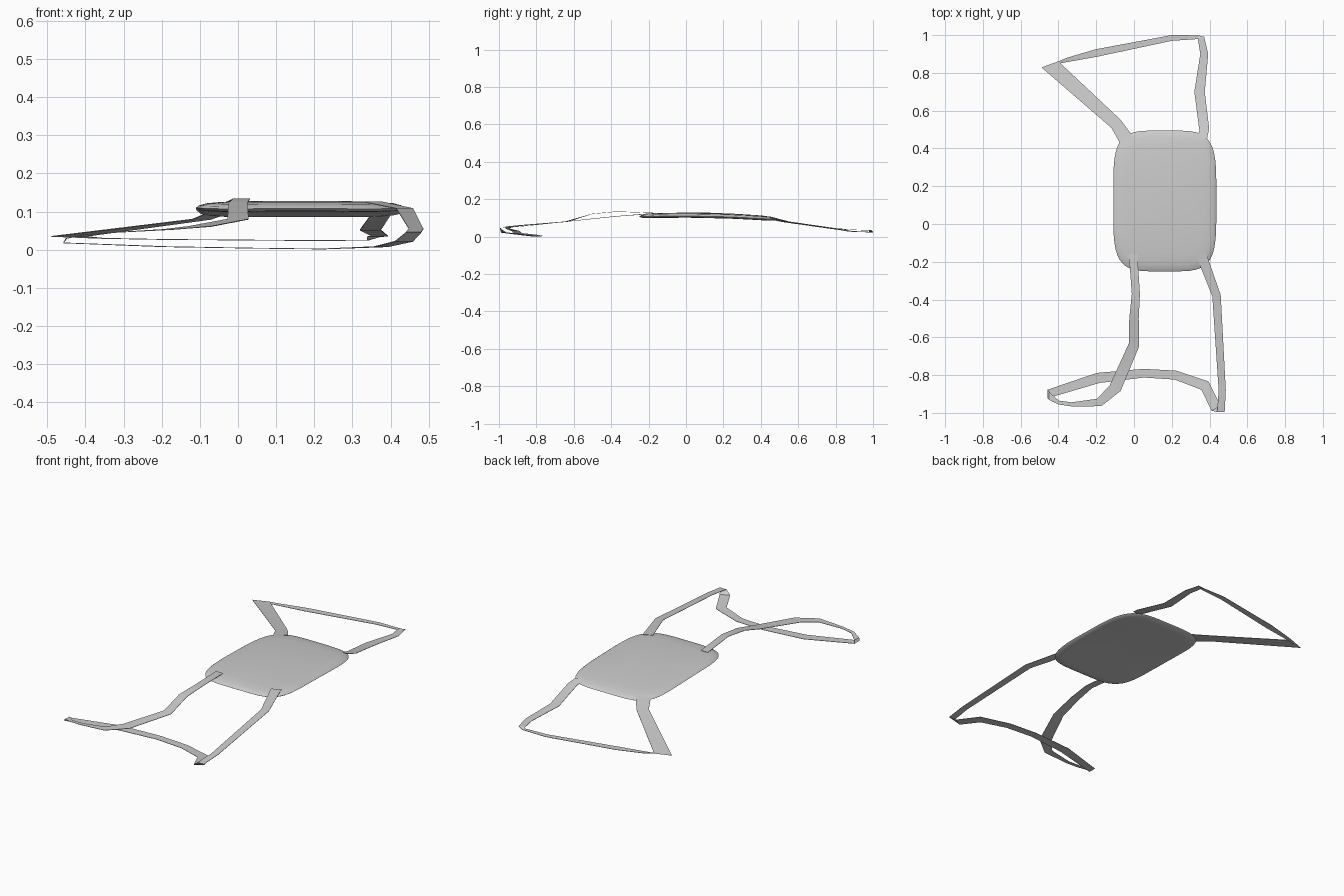
import bpy, bmesh, math
from mathutils import Vector

if "Cube" in bpy.data.objects:
    bpy.data.objects.remove(bpy.data.objects["Cube"])

grey = bpy.data.materials.new("light grey fabric")
colour = (0.6, 0.6, 0.6, 1)
grey.diffuse_color = colour
grey.use_nodes = True
grey.node_tree.nodes["Principled BSDF"].inputs["Base Color"].default_value = colour


def make_object(name, bm):
    mesh = bpy.data.meshes.new(name)
    bm.to_mesh(mesh)
    bm.free()
    mesh.materials.append(grey)
    obj = bpy.data.objects.new(name, mesh)
    bpy.context.collection.objects.link(obj)
    return obj


def smooth(obj, angle):
    bpy.ops.object.select_all(action="DESELECT")
    obj.select_set(True)
    bpy.context.view_layer.objects.active = obj
    bpy.ops.object.shade_smooth_by_angle(angle=math.radians(angle))


# Cushion: concentric rounded-rectangle rings over a gently bowed surface
def rounded(t):
    c, s = math.cos(t), math.sin(t)
    power = 0.45
    return math.copysign(abs(c) ** power, c), math.copysign(abs(s) ** power, s)


def pad_point(bm, u, v, lift):
    bow = 0.112 - 0.012 * v * v - 0.008 * v - 0.003 * u * u
    return bm.verts.new((0.163 + 0.273 * u, 0.122 + 0.373 * v, bow + lift))


def make_pad():
    bm = bmesh.new()
    segments = 48
    profile = [(0.4, 0.015), (0.75, 0.014), (0.9, 0.011), (0.97, 0.006),
               (1, 0), (0.97, -0.007), (0.88, -0.01), (0.4, -0.011)]
    rings = []
    for scale, lift in profile:
        ring = []
        for i in range(segments):
            u, v = rounded(math.tau * (i + 0.5) / segments)
            ring.append(pad_point(bm, u * scale, v * scale, lift))
        rings.append(ring)
    for a, b in zip(rings, rings[1:]):
        for i in range(segments):
            j = (i + 1) % segments
            bm.faces.new((a[i], b[i], b[j], a[j]))
    for ring, lift in ((rings[0], 0.016), (rings[-1], -0.011)):
        centre = pad_point(bm, 0, 0, lift)
        for i in range(segments):
            bm.faces.new((ring[i], ring[(i + 1) % segments], centre))
    bmesh.ops.recalc_face_normals(bm, faces=bm.faces)
    return make_object("cushion_pad", bm)


# Strap: thin ribbon, each point a centre, a width and a crosswise heading
def make_strap(name, path):
    bm = bmesh.new()
    rows = []
    for x, y, z, width, heading in path:
        a = math.radians(heading)
        side = Vector((math.cos(a), math.sin(a), 0)) * width / 2
        offset = Vector((0, 0, 0.001))
        centre = Vector((x, y, z))
        corners = (centre - side - offset, centre + side - offset,
                   centre + side + offset, centre - side + offset)
        rows.append([bm.verts.new(c) for c in corners])
    for a, b in zip(rows, rows[1:]):
        for i in range(4):
            j = (i + 1) % 4
            bm.faces.new((a[i], a[j], b[j], b[i]))
    bm.faces.new(rows[0])
    bm.faces.new(rows[-1])
    bmesh.ops.recalc_face_normals(bm, faces=bm.faces)
    return make_object(name, bm)


front_path = [
    (-0.005, -0.16, 0.126, 0.045, 0), (0.01, -0.37, 0.134, 0.043, 0),
    (0, -0.5, 0.122, 0.05, 0), (0, -0.64, 0.08, 0.057, -15),
    (-0.1, -0.87, 0.061, 0.065, -25), (-0.185, -0.945, 0.053, 0.045, -60),
    (-0.33, -0.955, 0.045, 0.022, -90), (-0.4, -0.945, 0.04, 0.02, -100),
    (-0.45, -0.91, 0.03, 0.04, -95), (-0.458, -0.9, 0.018, 0.045, -90),
    (-0.19, -0.815, 0.008, 0.055, -75), (0.05, -0.79, 0.004, 0.046, -85),
    (0.22, -0.8, 0.002, 0.048, -100), (0.375, -0.855, 0.008, 0.058, -130),
    (0.435, -0.975, 0.022, 0.055, -150), (0.46, -0.995, 0.045, 0.04, -180),
    (0.467, -0.88, 0.055, 0.038, -180), (0.437, -0.38, 0.108, 0.045, -170),
    (0.355, -0.16, 0.125, 0.055, -155),
]
back_path = [
    (-0.03, 0.43, 0.105, 0.08, 40), (-0.095, 0.53, 0.08, 0.065, 40),
    (-0.445, 0.845, 0.035, 0.095, 20), (-0.36, 0.868, 0.03, 0.03, 60),
    (-0.2, 0.905, 0.027, 0.04, 100), (0.2, 0.985, 0.024, 0.03, 95),
    (0.34, 0.989, 0.025, 0.02, 80), (0.355, 0.985, 0.034, 0.035, 20),
    (0.372, 0.9, 0.036, 0.042, 0), (0.347, 0.7, 0.052, 0.055, 0),
    (0.372, 0.5, 0.088, 0.053, 10), (0.36, 0.45, 0.102, 0.055, 10),
]

smooth(make_pad(), 40)
smooth(make_strap("front_strap", front_path), 25)
smooth(make_strap("back_strap", back_path), 25)
